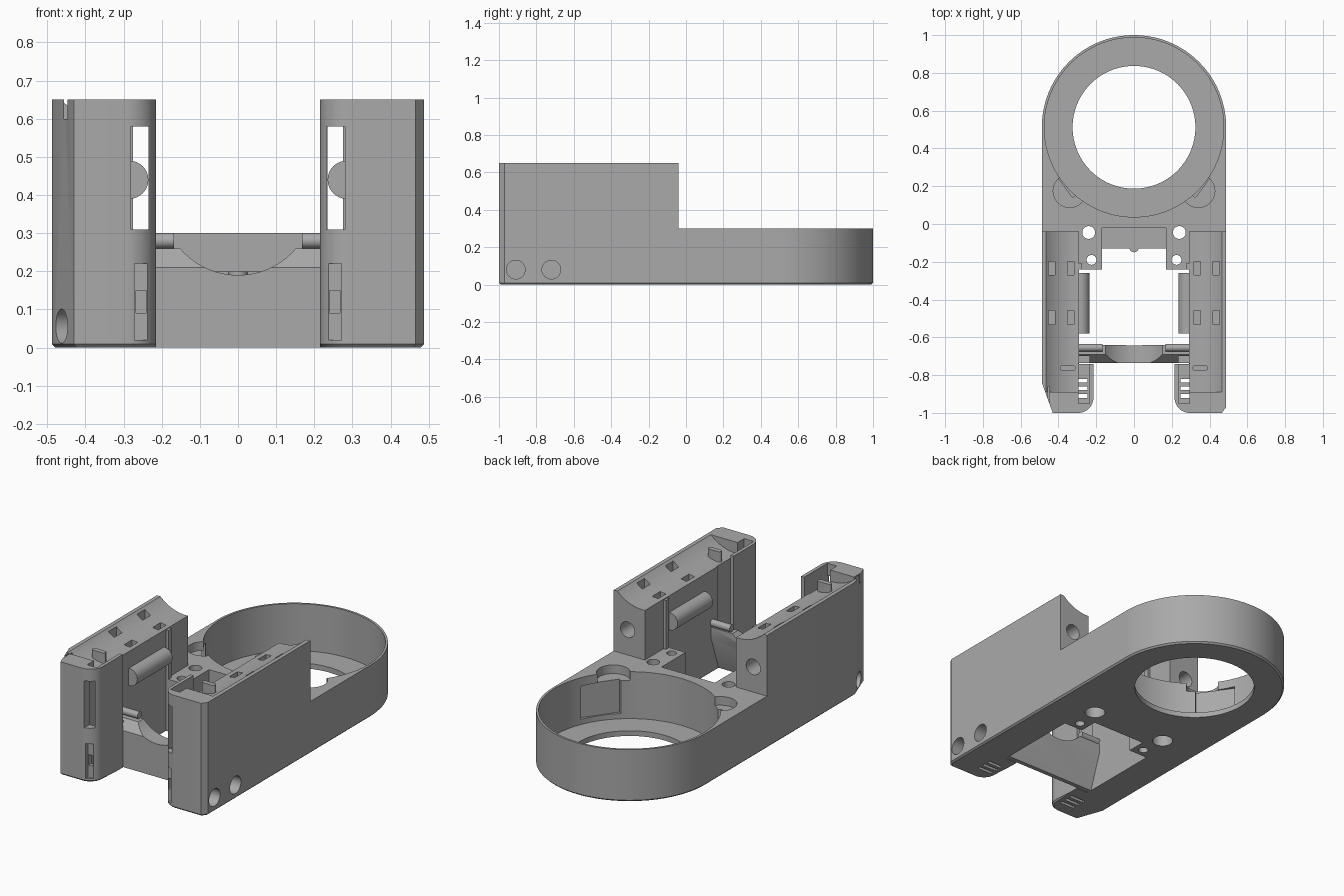
import bpy, bmesh, math
from mathutils import Vector, Matrix

cube = bpy.data.objects.get("Cube")
if cube:
    bpy.data.objects.remove(cube)

grey = bpy.data.materials.new("plain_grey")
grey.use_nodes = True
grey.diffuse_color = (0.4, 0.4, 0.4, 1)
grey.node_tree.nodes["Principled BSDF"].inputs["Base Color"].default_value = (0.4, 0.4, 0.4, 1)


def finish(name, bm):
    bmesh.ops.recalc_face_normals(bm, faces=bm.faces)
    mesh = bpy.data.meshes.new(name)
    bm.to_mesh(mesh)
    bm.free()
    mesh.materials.append(grey)
    ob = bpy.data.objects.new(name, mesh)
    bpy.context.collection.objects.link(ob)
    return ob


def prism(name, pts, lo, hi, axis="z"):
    """Extrude a 2D outline along z (xy outline), y (xz outline) or x (yz outline)."""
    place = {"z": lambda a, b, c: (a, b, c),
             "y": lambda a, b, c: (a, c, b),
             "x": lambda a, b, c: (c, a, b)}[axis]
    bm = bmesh.new()
    low = [bm.verts.new(place(a, b, lo)) for a, b in pts]
    high = [bm.verts.new(place(a, b, hi)) for a, b in pts]
    bm.faces.new(low)
    bm.faces.new(high)
    n = len(pts)
    for i in range(n):
        j = (i + 1) % n
        bm.faces.new((low[i], low[j], high[j], high[i]))
    return finish(name, bm)


def box(name, x, y, z):
    x = sorted(x)
    return prism(name, [(x[0], y[0]), (x[1], y[0]), (x[1], y[1]), (x[0], y[1])], *z)


def arc(cx, cy, r, start, end, steps):
    angles = [math.radians(start + (end - start) * i / steps) for i in range(steps + 1)]
    return [(cx + r * math.cos(a), cy + r * math.sin(a)) for a in angles]


def rod(name, a, b, r, lo, hi, axis="z", sides=32):
    return prism(name, arc(a, b, r, 0, 360 - 360 / sides, sides - 1), lo, hi, axis)


def combine(ob, tool, operation):
    mod = ob.modifiers.new("combine", "BOOLEAN")
    mod.operation = operation
    mod.solver = "EXACT"
    mod.object = tool
    bpy.context.view_layer.objects.active = ob
    bpy.ops.object.modifier_apply(modifier=mod.name)
    bpy.data.objects.remove(tool)


def cut(tool):
    combine(body, tool, "DIFFERENCE")


def add(tool):
    combine(body, tool, "UNION")


# Ring housing with the deck in front of it
deck = [(-0.488, -0.04), (-0.3, -0.04), (-0.3, -0.24), (-0.17, -0.24), (-0.17, -0.13)]
outline = arc(0, 0.512, 0.488, 0, 180, 64) + deck + [(-x, y) for x, y in reversed(deck)]
body = prism("housing", outline, 0, 0.3)

# Two towers; the right one has a wide corner chamfer
for s in (1, -1):
    corner = [(0.465, -1), (0.488, -0.97)] if s > 0 else [(0.43, -1), (0.488, -0.84)]
    plan = [(0.488, -0.04), (0.29, -0.04), (0.29, -0.74), (0.215, -0.74)]
    plan += arc(0.295, -0.92, 0.08, 180, 270, 12) + corner
    add(prism("tower", [(s * x, y) for x, y in plan], 0, 0.65))

# Crossbar with a flared rear face and a round saddle
bar = [(-0.735, 0), (-0.735, 0.21), (-0.69, 0.26), (-0.64, 0.26), (-0.64, 0.2), (-0.71, 0)]
add(prism("crossbar", bar, -0.295, 0.295, "x"))

# Chamfer round the bottom outline
bm = bmesh.new()
bm.from_mesh(body.data)
bmesh.ops.remove_doubles(bm, verts=bm.verts, dist=0.0002)


def on_outline(v):
    return v.co.z < 0.001 and (abs(v.co.x) > 0.48 or v.co.y > 0.5 or v.co.y < -0.85)


edges = [e for e in bm.edges if all(on_outline(v) for v in e.verts)
         and any(abs(f.normal.z) < 0.5 for f in e.link_faces)]
bmesh.ops.bevel(bm, geom=edges, offset=0.009, segments=1, affect="EDGES")
bm.to_mesh(body.data)
bm.free()

# Saddle, cup, floor opening and deck ledge
cut(rod("saddle", 0, 0.39, 0.2, -0.8, -0.6, "y", 64))
cut(rod("cup", 0, 0.512, 0.475, 0.03, 0.5, sides=128))
cut(rod("opening", 0, 0.512, 0.325, -0.1, 0.2, sides=96))
cut(box("ledge", (-0.17, 0.17), (-0.15, -0.02), (0.2, 0.5)))

for s in (1, -1):
    # Finger recess and panel recess in the cup wall
    cut(rod("finger_recess", s * 0.34, 0.175, 0.088, 0.25, 0.4))
    panel = box("panel_recess", (0.4, 0.482), (-0.11, 0.11), (0.06, 0.25))
    angle = math.radians(-36 if s > 0 else 216)
    panel.data.transform(Matrix.Translation((0, 0.512, 0)) @ Matrix.Rotation(angle, 4, "Z"))
    cut(panel)

    # Screw holes through the deck
    cut(rod("large_hole", s * 0.24, -0.045, 0.034, -0.1, 0.5))
    cut(rod("counterbore", s * 0.24, -0.045, 0.055, -0.1, 0.12))
    cut(rod("small_hole", s * 0.225, -0.19, 0.026, -0.1, 0.5))

    # Concave trough along the top of the tower
    trough = arc(0.305, 0.814, 0.229, 270, 314.3, 12)
    trough = [(0.28, 0.9), (0.28, 0.585)] + trough + [(0.465, 0.9)]
    cut(prism("trough", [(s * x, z) for x, z in trough], -0.89, 0.1, "y"))
    for x in (0.335, 0.435):
        for y in (-0.235, -0.495):
            cut(box("slot", (s * (x - 0.018), s * (x + 0.018)), (y - 0.036, y + 0.036), (0.53, 0.8)))
    cut(rod("rear_hole", s * 0.4, 0.445, 0.045, -0.2, 0.1, "y"))

    # Pocket behind the curved front shell, with its windows and vents
    cut(box("pocket", (s * 0.235, s * 0.295), (-0.95, -0.7), (0.03, 0.8)))
    cut(box("front_window", (s * 0.232, s * 0.28), (-1.1, -0.93), (0.31, 0.58)))
    cut(box("lower_recess", (s * 0.19, s * 0.272), (-1.1, -0.975), (0.02, 0.22)))
    cut(box("lower_notch", (s * 0.24, s * 0.268), (-1.1, -0.93), (0.09, 0.15)))
    for y in (-0.91, -0.87, -0.83):
        cut(box("vent", (s * 0.245, s * 0.34), (y - 0.01, y + 0.01), (-0.1, 0.04)))

# Holes in the left flank, and one in the chamfered corner
for y in (-0.91, -0.72):
    cut(rod("side_hole", y, 0.08, 0.05, 0.4, 0.6, "x"))
corner_hole = rod("corner_hole", 0, 0, 0.045, -0.08, 0.1)
turn = Vector((-0.94, -0.35, 0)).to_track_quat("Z", "Y").to_matrix().to_4x4()
corner_hole.data.transform(Matrix.Translation((-0.462, -0.91, 0.056)) @ turn)
cut(corner_hole)
cut(box("corner_slit", (-0.456, -0.447), (-1.1, -0.86), (0.6, 0.8)))

# Small fittings
parts = [body, rod("deck_nub", 0, -0.125, 0.025, 0.02, 0.2, sides=24)]
for s, side in ((1, "left"), (-1, "right")):
    parts.append(rod(side + "_roller", s * 0.285, 0.44, 0.05, -0.58, -0.26, "y"))
    ends = sorted((s * 0.168, s * 0.292))
    parts.append(rod(side + "_bar_peg", -0.655, 0.28, 0.02, *ends, "x", 24))
    tab = arc(s * 0.378, -0.762, 0.014, -90, 90, 8) + arc(s * 0.322, -0.762, 0.014, 90, 270, 8)
    if s < 0:
        tab = arc(-0.322, -0.762, 0.014, -90, 90, 8) + arc(-0.378, -0.762, 0.014, 90, 270, 8)
    parts.append(prism(side + "_tab", tab, 0.55, 0.645))
    parts.append(box(side + "_rib", (s * 0.275, s * 0.3), (-0.24, -0.21), (0.28, 0.58)))

# Smooth round surfaces, keep hard edges
bpy.ops.object.select_all(action="DESELECT")
for ob in parts:
    ob.select_set(True)
bpy.context.view_layer.objects.active = body
bpy.ops.object.shade_smooth_by_angle(angle=math.radians(30))
